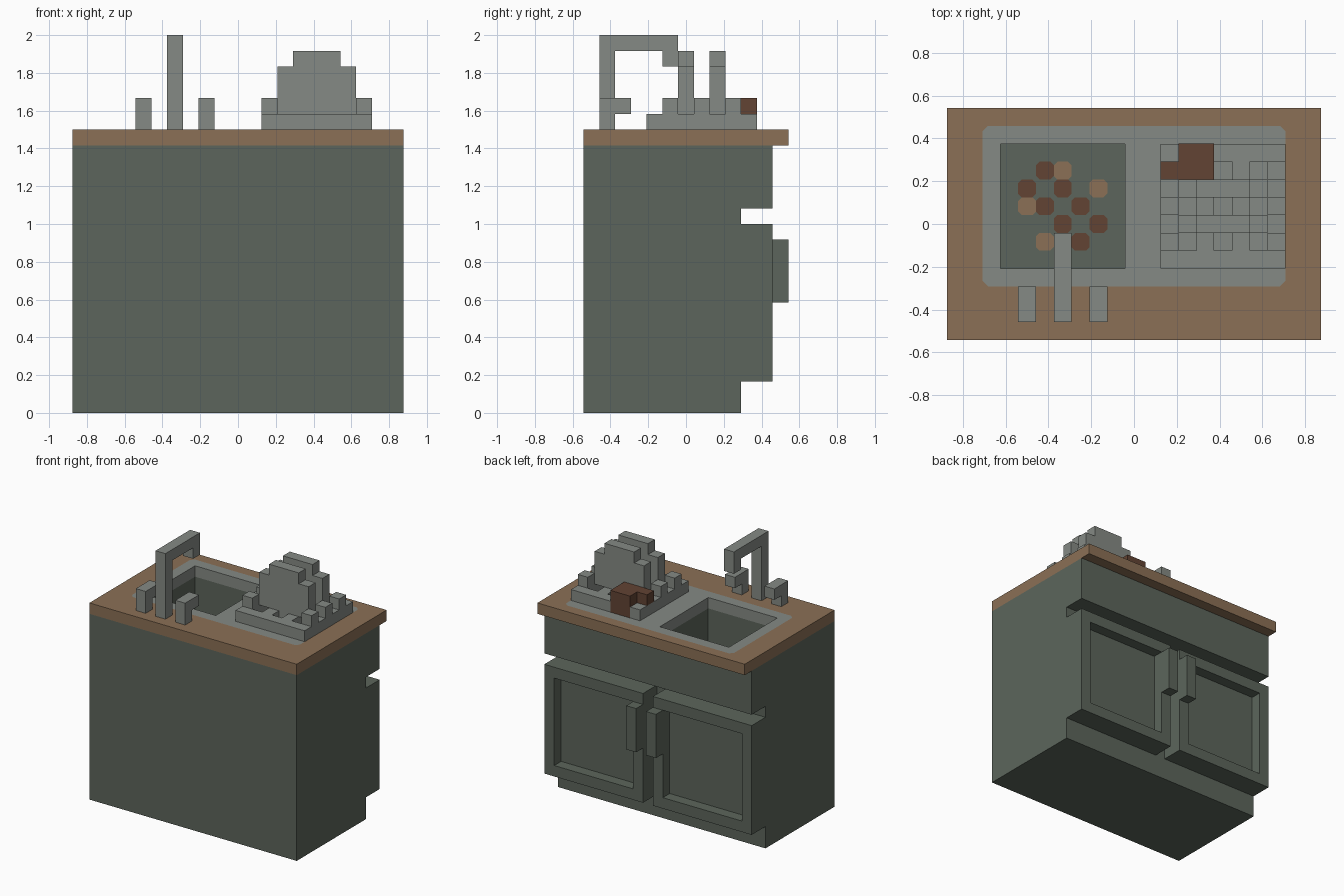
import bpy
import bmesh

cube = bpy.data.objects.get("Cube")
if cube:
    bpy.data.objects.remove(cube, do_unlink=True)

U = 1 / 12  # size of one block


def material(name, rgb):
    m = bpy.data.materials.new(name)
    m.use_nodes = True
    color = (*rgb, 1)
    m.diffuse_color = color
    bsdf = m.node_tree.nodes["Principled BSDF"]
    bsdf.inputs["Base Color"].default_value = color
    bsdf.inputs["Roughness"].default_value = 0.9
    return m


GREEN = material("sage green", (0.107, 0.131, 0.106))
METAL = material("dull metal", (0.235, 0.254, 0.233))
WOOD = material("light wood", (0.258, 0.162, 0.092))
BROWN = material("dark brown", (0.122, 0.056, 0.033))


def finish(name, bm, mat):
    bmesh.ops.remove_doubles(bm, verts=bm.verts, dist=1e-5)
    bmesh.ops.recalc_face_normals(bm, faces=bm.faces)
    for v in bm.verts:
        v.co *= U
    mesh = bpy.data.meshes.new(name)
    bm.to_mesh(mesh)
    bm.free()
    mesh.materials.append(mat)
    obj = bpy.data.objects.new(name, mesh)
    bpy.context.collection.objects.link(obj)
    return obj


def outline(x0, x1, y0, y1, c):
    """Rectangle with corners clipped by c."""
    return [(x0 + c, y0), (x1 - c, y0), (x1, y0 + c), (x1, y1 - c),
            (x1 - c, y1), (x0 + c, y1), (x0, y1 - c), (x0, y0 + c)]


def add_box(bm, x0, x1, y0, y1, z0, z1):
    lo, hi = [[bm.verts.new((x, y, z)) for x, y in
               ((x0, y0), (x1, y0), (x1, y1), (x0, y1))] for z in (z0, z1)]
    bm.faces.new(lo[::-1])
    bm.faces.new(hi)
    for i in range(4):
        j = (i + 1) % 4
        bm.faces.new((lo[i], lo[j], hi[j], hi[i]))


def boxes(name, mat, *parts):
    """Each part is a box given as x, y and z ranges in blocks."""
    bm = bmesh.new()
    for p in parts:
        sub = bmesh.new()
        add_box(sub, *p)
        tmp = bpy.data.meshes.new("part")
        sub.to_mesh(tmp)
        sub.free()
        bm.from_mesh(tmp)
        bpy.data.meshes.remove(tmp)
    for v in bm.verts:
        v.co *= U
    bmesh.ops.recalc_face_normals(bm, faces=bm.faces)
    mesh = bpy.data.meshes.new(name)
    bm.to_mesh(mesh)
    bm.free()
    mesh.materials.append(mat)
    obj = bpy.data.objects.new(name, mesh)
    bpy.context.collection.objects.link(obj)
    return obj


def ring(name, mat, outer, inner, z0, z1):
    """Slab with an opening."""
    bm = bmesh.new()
    ol, oh, il, ih = [[bm.verts.new((x, y, z)) for x, y in loop]
                      for loop in (outer, inner) for z in (z0, z1)]
    for a, b in ((ol, oh), (oh, ih), (ih, il), (il, ol)):
        for i in range(8):
            j = (i + 1) % 8
            bm.faces.new((a[i], a[j], b[j], b[i]))
    return finish(name, bm, mat)


def tile(name, mat, x, y, z):
    """Thin painted square with clipped corners."""
    bm = bmesh.new()
    verts = [bm.verts.new((px, py, z)) for px, py in
             outline(x - .5, x + .5, y - .5, y + .5, .2)]
    face = bm.faces.new(verts)
    top = bmesh.ops.extrude_face_region(bm, geom=[face])["geom"]
    bmesh.ops.translate(bm, vec=(0, 0, .06),
                        verts=[g for g in top if isinstance(g, bmesh.types.BMVert)])
    return finish(name, bm, mat)


# Cabinet body with toe kick, back ledge and basin walls
boxes("cabinet_core", GREEN, (-10.5, 10.5, -6.5, 3.5, 0, 13))
boxes("basin_floor", GREEN, (-10.5, 10.5, -6.5, 5.5, 13, 14))
basin = outline(-7.5, -.5, -2.5, 4.5, 0)
ring("cabinet_top", GREEN, outline(-10.5, 10.5, -6.5, 5.5, 0), basin, 14, 17)

# Doors with sunken panels and handles, mirrored
for side, label in ((1, "left"), (-1, "right")):
    def span(a, b):
        return sorted((side * a, side * b))
    boxes(label + "_door", GREEN,
          (*span(.5, 1.5), 3.5, 5.5, 2, 12),
          (*span(9.5, 10.5), 3.5, 5.5, 2, 12),
          (*span(1.5, 9.5), 3.5, 5.5, 2, 3),
          (*span(1.5, 9.5), 3.5, 5.5, 11, 12),
          (*span(1.5, 9.5), 3.5, 4.5, 3, 11))
    boxes(label + "_door_handle", GREEN, (*span(.5, 1.5), 5.5, 6.5, 7, 11))

# Countertop and the metal sink set into it
rim = outline(-8.5, 8.5, -3.5, 5.5, .3)
ring("countertop", WOOD, outline(-10.5, 10.5, -6.5, 6.5, 0), rim, 17, 18)
ring("sink_rim", METAL, rim, basin, 17, 18)

# Food scraps on the basin floor
for x, y in ((-5, 3), (-6, 2), (-4, 2), (-5, 1), (-3, 1), (-4, 0), (-2, 0), (-3, -1)):
    tile("dark_scrap", BROWN, x, y, 14)
for x, y in ((-4, 3), (-2, 2), (-6, 1), (-5, -1)):
    tile("light_scrap", WOOD, x, y, 14)

# Faucet and taps
boxes("faucet", METAL,
      (-4.5, -3.5, -5.5, -4.5, 18, 24),
      (-4.5, -3.5, -4.5, -.5, 23, 24),
      (-4.5, -3.5, -1.5, -.5, 22, 23))
for x in (-6, -2):
    boxes("tap", METAL, (x - .5, x + .5, -5.5, -4.5, 18, 20),
          (x - .5, x + .5, -4.5, -3.5, 19, 20))

# Dish rack: frame, slats and side pegs
rack = [(1.5, 8.5, y - .5, y + .5, 18, 19) for y in (-2, 4)]
rack += [(x - .5, x + .5, -1.5, 3.5, 18, 19) for x in (2, 4, 6, 8)]
rack += [(x - .5, x + .5, y - .5, y + .5, 19, 20)
         for x in (2, 8) for y in (-1, 1, 3) if (x, y) != (2, 3)]
boxes("dish_rack", METAL, *rack)

# Plates standing in the rack
for y in (0, 2):
    boxes("plate", METAL,
          (3.5, 6.5, y - .5, y + .5, 18, 19),
          (2.5, 7.5, y - .5, y + .5, 19, 22),
          (3.5, 6.5, y - .5, y + .5, 22, 23))

# Mug with its handle, slightly proud of the rack frame
boxes("mug", BROWN, (2.5, 4.5, 2.5, 4.52, 18, 20),
      (1.5, 2.5, 2.5, 3.5, 19, 20))
